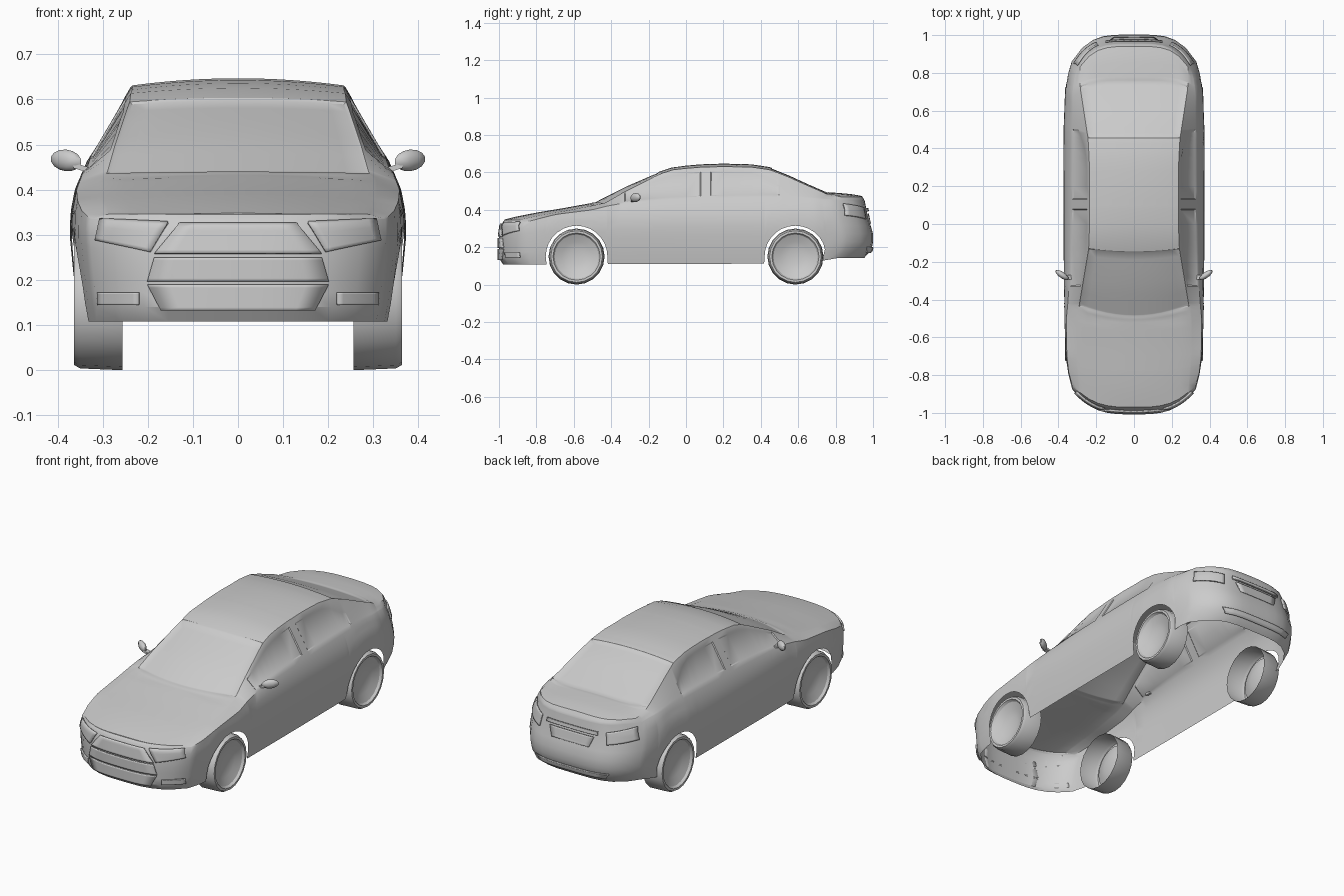
import bpy
import bmesh
import math

default_cube = bpy.data.objects.get("Cube")
if default_cube:
    bpy.data.objects.remove(default_cube, do_unlink=True)

grey = bpy.data.materials.new("light_grey")
grey.use_nodes = True
grey.diffuse_color = (0.6, 0.6, 0.6, 1)
grey.node_tree.nodes["Principled BSDF"].inputs["Base Color"].default_value = (0.6, 0.6, 0.6, 1)


def curve(*points):
    """Piecewise linear function through the given points."""
    def value(t):
        if t <= points[0][0]:
            return points[0][1]
        for (a, va), (b, vb) in zip(points, points[1:]):
            if t <= b:
                return va + (vb - va) * (t - a) / (b - a)
        return points[-1][1]
    return value


def finish(name, mesh_builder, mirrored=False, angle=32):
    mesh = bpy.data.meshes.new(name)
    mesh_builder.to_mesh(mesh)
    mesh_builder.free()
    mesh.materials.append(grey)
    part = bpy.data.objects.new(name, mesh)
    bpy.context.collection.objects.link(part)
    if mirrored:
        part.modifiers.new("mirror", 'MIRROR')
    bpy.ops.object.select_all(action='DESELECT')
    part.select_set(True)
    bpy.context.view_layer.objects.active = part
    bpy.ops.object.shade_smooth_by_angle(angle=math.radians(angle))
    return part


# Body design curves along the length and height
FRONT, REAR = -0.88, 0.86
AXLE, AXLE_Z, ARCH = 0.585, 0.15, 0.165
half_width = curve((FRONT, .328), (-.8, .348), (-.7, .362), (-.5, .369), (-.2, .372),
                   (.5, .373), (.7, .366), (.8, .35), (REAR, .332))
bulge = curve((.1, .93), (.15, .955), (.22, .98), (.3, 1), (.35, .995), (.4, .97), (.44, .925), (.47, .89))
belt = curve((FRONT, .335), (-.7, .375), (-.5, .4), (-.4, .425), (-.3, .44), (0, .45),
             (.4, .46), (.6, .465), (.8, .455), (REAR, .445))
edge = curve((FRONT, .285), (-.7, .3), (-.5, .3), (-.43, .29), (-.13, .24), (0, .235),
             (.3, .235), (.45, .243), (.72, .285), (REAR, .285))
spine = curve((-1, .338), (-.95, .355), (-.8, .385), (-.65, .41), (-.5, .437), (-.33, .524),
              (-.15, .602), (-.07, .628), (.05, .642), (.2, .647), (.35, .643), (.45, .628),
              (.55, .588), (.65, .542), (.76, .494), (.88, .485), (.95, .472), (1, .45))
crown = curve((FRONT, .02), (-.5, .015), (-.43, .035), (-.13, .014), (.2, .016), (.72, .012), (REAR, .02))
sill = curve((-.8, .108), (.4, .112), (.75, .128), (REAR, .142))
front_setback = curve((.1, .03), (.13, 0), (.25, 0), (.32, .01), (.345, .03))
rear_setback = curve((.14, .05), (.18, .01), (.22, 0), (.29, 0), (.33, .02), (.4, .035), (.45, .045), (.475, .06))
front_blend = curve((FRONT, 1), (-.6, 0))
rear_blend = curve((.55, 0), (REAR, 1))
cowl_bow = curve((-.6, 0), (-.43, .06), (-.25, .03), (-.13, .015), (0, 0))
window_top = curve((.38, .86), (.5, .5))


def bowed(y, u, z):
    """Bend a station so that the nose and tail curve round in plan."""
    u = min(abs(u), 1)
    nose, tail = front_blend(y) ** 2, rear_blend(y) ** 2
    return (y - nose * (.12 * (1 - u ** 3.2) - front_setback(z))
            + tail * (.14 * (1 - u ** 4) - rear_setback(z)))


def side_x(y, z):
    return half_width(y) * bulge(z)


def lower_edge(y):
    z = sill(y)
    for axle in (-AXLE, AXLE):
        if abs(y - axle) <= ARCH + .0005:
            z = AXLE_Z + math.sqrt(max(ARCH ** 2 - (y - axle) ** 2, 0))
    return z


SIDE_ROWS, COLUMNS = 8, 12
HALF = SIDE_ROWS + 3


def top_point(y, x):
    shoulder = side_x(y, belt(y))
    u = x / shoulder
    yy = bowed(y, u, spine(y)) - cowl_bow(y) * (1 - (x / edge(y)) ** 2)
    return (x, yy, spine(yy) - crown(y) * (x / edge(y)) ** 2)


def section(y):
    low, high = lower_edge(y), belt(y)
    half = []
    for i in range(SIDE_ROWS):
        z = low + (high - low) * i / (SIDE_ROWS - 1)
        half.append((side_x(y, z), bowed(y, 1, z), z))
    start, end = half[-1], top_point(y, edge(y))
    for t in (.12, window_top(y)):
        half.append(tuple(a + (b - a) * t for a, b in zip(start, end)))
    half.append(end)
    top = [top_point(y, edge(y) * (1 - 2 * k / COLUMNS)) for k in range(1, COLUMNS)]
    return half + top + [(-x, yy, z) for x, yy, z in reversed(half)]


# Body shell: lofted sections with the arches in the lower edge
stations = {FRONT, -.84, -.8, -.36, -.33, -.28, -.22, -.17, -.13, -.07, 0, .08, .1, .13,
            .2, .28, .35, .4, .5, .8, .83, REAR}
for axle in (-AXLE, AXLE):
    stations.update(axle + ARCH * math.cos(math.pi * k / 14) for k in range(15))
    stations.update((axle - ARCH - .002, axle + ARCH + .002))
stations = sorted(stations)

bm = bmesh.new()
rings = [[bm.verts.new(p) for p in section(y)] for y in stations]
count = len(rings[0])
side_windows, windscreen, rear_window = [], [], []
for i, (a, b) in enumerate(zip(rings, rings[1:])):
    middle = (stations[i] + stations[i + 1]) / 2
    for j in range(count - 1):
        face = bm.faces.new((a[j], b[j], b[j + 1], a[j + 1]))
        if j in (SIDE_ROWS, count - 2 - SIDE_ROWS):
            if -.33 < middle < .08 or .13 < middle < .5:
                side_windows.append(face)
        elif HALF - 1 <= j <= count - HALF - 1:
            if -.44 < middle < -.13:
                windscreen.append(face)
            elif .46 < middle < .73:
                rear_window.append(face)

# Nose and tail faces close the ends between both sides
for ring, y, flip in ((rings[0], FRONT, False), (rings[-1], REAR, True)):
    rows = []
    for i in range(HALF - 1):
        x, _, z = ring[i].co
        reach = max(x, side_x(y, belt(y))) if i >= SIDE_ROWS else x
        row = [ring[i]]
        for k in range(1, COLUMNS):
            xx = x * (1 - 2 * k / COLUMNS)
            row.append(bm.verts.new((xx, bowed(y, xx / reach, z), z)))
        rows.append(row + [ring[-1 - i]])
    rows.append(ring[HALF - 1:count - HALF + 1])
    for low, high in zip(rows, rows[1:]):
        for k in range(COLUMNS):
            quad = (low[k], high[k], high[k + 1], low[k + 1])
            bm.faces.new(quad[::-1] if flip else quad)
bm.normal_update()
for glass in (side_windows, windscreen, rear_window):
    bmesh.ops.inset_region(bm, faces=glass, thickness=.007, depth=-.004)
finish("body_shell", bm)


def patch(name, corners, y, mirrored=False, lift=.004):
    """Thin plate following the nose or tail; corners are x, z pairs."""
    outward = -1 if y < 0 else 1
    (ax, az), (bx, bz), (cx, cz), (dx, dz) = corners
    plate, grid, steps = bmesh.new(), [], 8
    for i in range(steps + 1):
        s, row = i / steps, []
        for k in range(steps + 1):
            t = k / steps
            x = (ax * (1 - t) + bx * t) * (1 - s) + (dx * (1 - t) + cx * t) * s
            z = (az * (1 - t) + bz * t) * (1 - s) + (dz * (1 - t) + cz * t) * s
            yy = bowed(y, x / side_x(y, z), z) + outward * lift
            row.append(plate.verts.new((x, yy, z)))
        grid.append(row)
    for a, b in zip(grid, grid[1:]):
        for k in range(steps):
            plate.faces.new((a[k], a[k + 1], b[k + 1], b[k]))
    bmesh.ops.recalc_face_normals(plate, faces=plate.faces)
    part = finish(name, plate, mirrored)
    solid = part.modifiers.new("thickness", 'SOLIDIFY')
    solid.thickness, solid.offset = .008, 0


# Nose details
patch("upper_grille", [(-.185, .258), (.185, .258), (.13, .325), (-.13, .325)], FRONT)
patch("lower_grille", [(-.2, .197), (.2, .197), (.185, .25), (-.185, .25)], FRONT)
patch("lower_intake", [(-.17, .132), (.17, .132), (.2, .19), (-.2, .19)], FRONT)
patch("headlight", [(.195, .262), (.315, .288), (.305, .335), (.155, .328)], FRONT, True)
patch("fog_light_panel", [(.22, .145), (.31, .145), (.31, .172), (.22, .172)], FRONT, True)

# Tail details
patch("trunk_trim_strip", [(-.15, .392), (.15, .392), (.15, .41), (-.15, .41)], REAR, lift=.008)
patch("number_plate", [(-.11, .325), (.11, .325), (.13, .378), (-.13, .378)], REAR)
patch("tail_light", [(.2, .35), (.318, .37), (.3, .432), (.19, .41)], REAR, True)
patch("rear_bumper_insert", [(-.2, .172), (.2, .172), (.22, .2), (-.22, .2)], REAR)

# Wheels: open at the back, with a dished outer face
WHEEL_PROFILE = [(.256, .15), (.35, .146), (.364, .138), (.364, .126), (.352, .118), (.335, .08), (.325, .04)]
SPOKES = 20
for name, axle in (("front_wheels", -AXLE), ("rear_wheels", AXLE)):
    bm = bmesh.new()
    rings = []
    for x, radius in WHEEL_PROFILE:
        angles = [2 * math.pi * k / SPOKES for k in range(SPOKES)]
        rings.append([bm.verts.new((x, axle + radius * math.cos(a), AXLE_Z + radius * math.sin(a)))
                      for a in angles])
    for a, b in zip(rings, rings[1:]):
        for k in range(SPOKES):
            n = (k + 1) % SPOKES
            bm.faces.new((a[k], a[n], b[n], b[k]))
    bm.faces.new(rings[-1])
    bmesh.ops.recalc_face_normals(bm, faces=bm.faces)
    finish(name, bm, True)

# Door mirrors: rounded housing on a short arm
bm = bmesh.new()
housing = bmesh.ops.create_uvsphere(bm, u_segments=10, v_segments=7, radius=1)["verts"]
for v in housing:
    x, y, z = v.co
    v.co = (.381 + .036 * x, -.27 + .02 * y + .02 * x, .465 + .024 * z + .003 * x)
arm = bmesh.ops.create_cube(bm, size=1)["verts"]
for v in arm:
    x, y, z = v.co
    v.co = (.345 + .04 * x, -.282 + .025 * y, .448 + .012 * z + .012 * x)
finish("door_mirrors", bm, True, 40)
